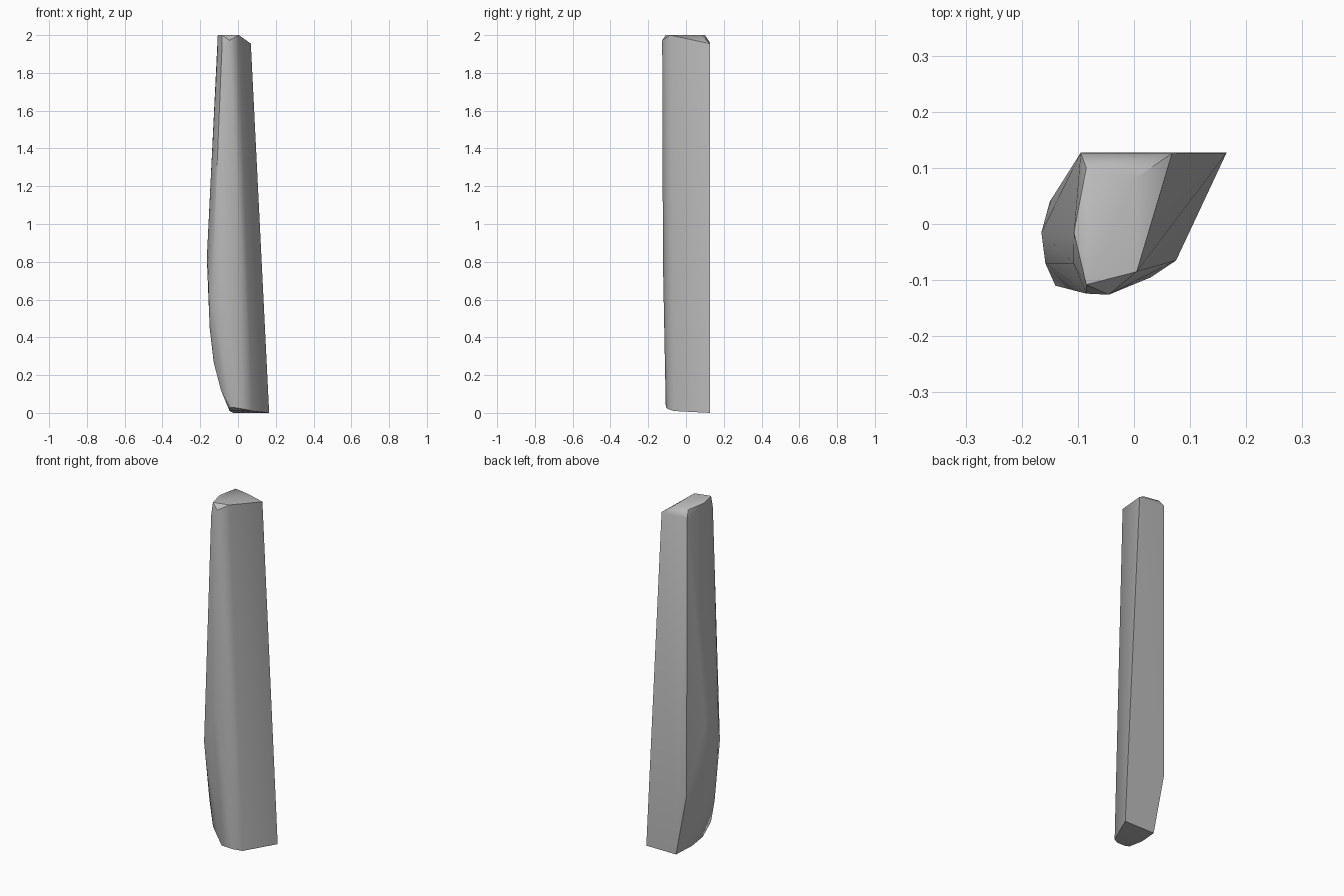
import bpy, bmesh, math

cube = bpy.data.objects.get("Cube")
if cube:
    bpy.data.objects.remove(cube, do_unlink=True)

grey = bpy.data.materials.new("stone_grey")
grey.use_nodes = True
colour = (0.5, 0.5, 0.5, 1)
grey.diffuse_color = colour
grey.node_tree.nodes["Principled BSDF"].inputs["Base Color"].default_value = colour

# Flat top of the pillar and the chamfer points just below it
top = [(-.085, .1, 2), (-.107, -.015, 2), (-.085, -.108, 2), (.005, -.085, 2), (.005, .083, 2)]
shoulder = [(.068, .126, 1.955), (-.095, .127, 1.96), (-.108, -.07, 1.94),
            (-.045, -.126, 1.972), (-.085, -.124, 1.93)]
# Bulge on the left side, curving in towards the foot
bulge = [(-.165, -.015, .82), (-.15, .04, .75), (-.093, .127, .36), (-.158, -.07, .75),
         (-.14, -.11, .6), (-.15, -.04, .45), (-.127, -.08, .26), (-.13, .02, .28),
         (-.09, -.1, .12), (-.09, .02, .12), (-.06, -.122, .8)]
# Foot
foot = [(.165, .127, 0), (-.025, .127, 0), (-.045, .01, .01), (-.045, -.09, .025),
        (-.03, -.107, .03), (.03, -.095, .02), (.075, -.065, .01)]

# Faceted pillar
bm = bmesh.new()
for p in top + shoulder + bulge + foot:
    bm.verts.new(p)
hull = bmesh.ops.convex_hull(bm, input=bm.verts[:])
unused = {v for v in hull["geom_interior"] + hull["geom_unused"] if isinstance(v, bmesh.types.BMVert)}
bmesh.ops.delete(bm, geom=list(unused), context="VERTS")
bmesh.ops.dissolve_limit(bm, angle_limit=math.radians(1), verts=bm.verts[:], edges=bm.edges[:])
bmesh.ops.recalc_face_normals(bm, faces=bm.faces[:])
mesh = bpy.data.meshes.new("stone_pillar")
bm.to_mesh(mesh)
bm.free()
mesh.materials.append(grey)
pillar = bpy.data.objects.new("stone_pillar", mesh)
bpy.context.collection.objects.link(pillar)

# Soft shading with crisp outer edges
bpy.context.view_layer.objects.active = pillar
pillar.select_set(True)
bpy.ops.object.shade_smooth_by_angle(angle=math.radians(40))
